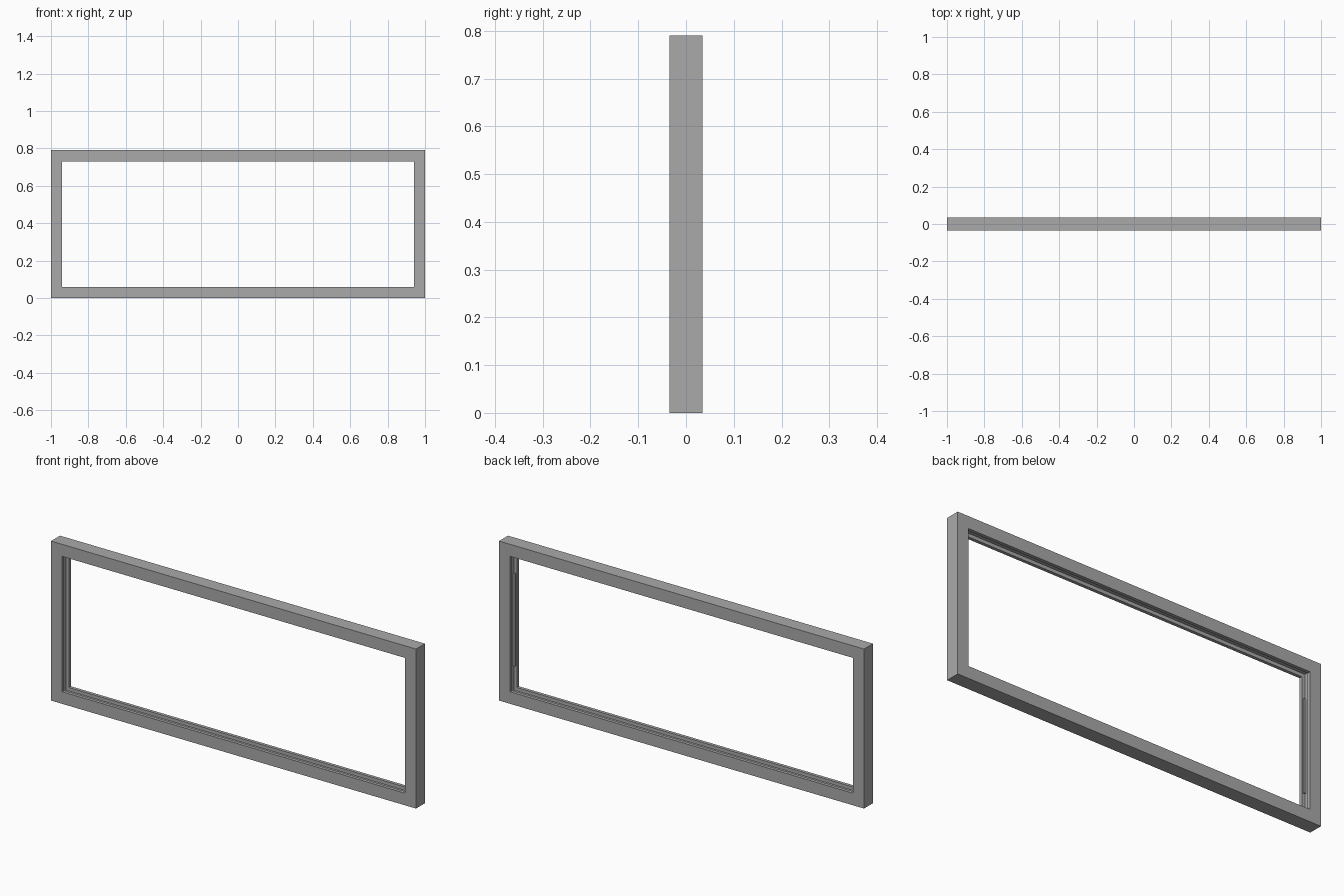
import bpy, bmesh

cube = bpy.data.objects.get("Cube")
if cube:
    bpy.data.objects.remove(cube, do_unlink=True)

HALF_WIDTH, HEIGHT, HALF_DEPTH = 1.0, 0.79, 0.035
BORDER, GROOVE_FLOOR, GROOVE_HALF = 0.06, 0.043, 0.019

grey = bpy.data.materials.new("grey_metal")
grey.use_nodes = True
colour = (0.4, 0.4, 0.4, 1)
grey.diffuse_color = colour
grey.node_tree.nodes["Principled BSDF"].inputs["Base Color"].default_value = colour


def finish(name, bm):
    bmesh.ops.recalc_face_normals(bm, faces=bm.faces[:])
    mesh = bpy.data.meshes.new(name)
    bm.to_mesh(mesh)
    bm.free()
    mesh.materials.append(grey)
    obj = bpy.data.objects.new(name, mesh)
    bpy.context.collection.objects.link(obj)
    return obj


# Frame: a grooved section swept around four mitred corners
section = [
    (0, -HALF_DEPTH), (BORDER, -HALF_DEPTH),
    (BORDER, -GROOVE_HALF), (GROOVE_FLOOR, -GROOVE_HALF),
    (GROOVE_FLOOR, GROOVE_HALF), (BORDER, GROOVE_HALF),
    (BORDER, HALF_DEPTH), (0, HALF_DEPTH),
]
bm = bmesh.new()
rings = []
for sx, top in ((-1, 0), (1, 0), (1, 1), (-1, 1)):
    rings.append([
        bm.verts.new((sx * (HALF_WIDTH - inset), y, HEIGHT - inset if top else inset))
        for inset, y in section
    ])
for i, ring in enumerate(rings):
    following = rings[(i + 1) % len(rings)]
    for j in range(len(section)):
        k = (j + 1) % len(section)
        bm.faces.new((ring[j], ring[k], following[k], following[j]))
finish("window_frame", bm)

# Guide strips inside the side grooves, against the front lip
for side, sx in (("left", 1), ("right", -1)):
    bm = bmesh.new()
    bmesh.ops.create_cube(bm, size=1)
    bmesh.ops.scale(bm, vec=(0.012, 0.008, 0.46), verts=bm.verts[:])
    bmesh.ops.translate(
        bm, verts=bm.verts[:],
        vec=(sx * (HALF_WIDTH - GROOVE_FLOOR - 0.005), 0.003 - GROOVE_HALF, HEIGHT / 2))
    finish(side + "_guide_strip", bm)
